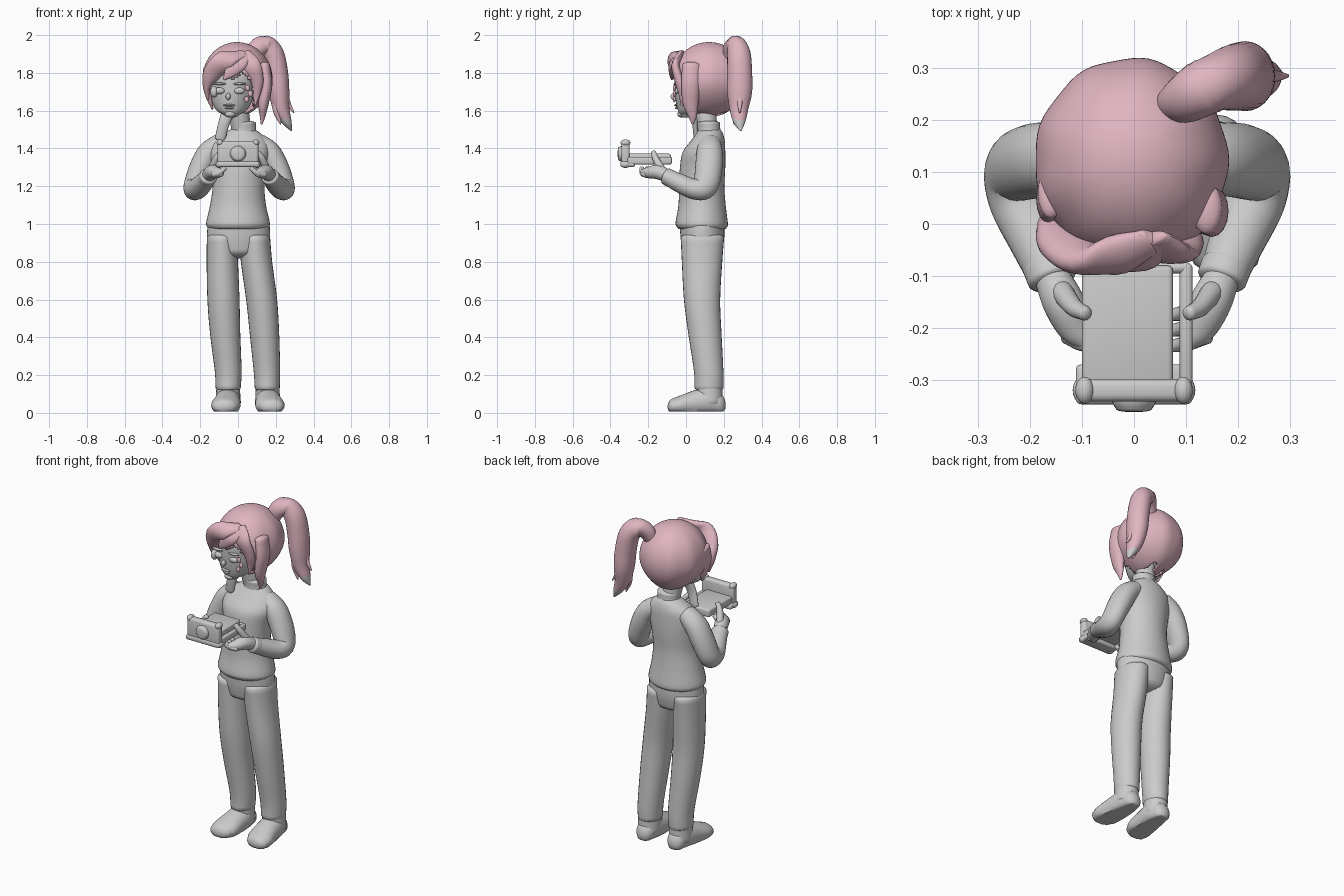
import bpy, bmesh, math
from mathutils import Vector


def material(name, rgb):
    m = bpy.data.materials.new(name)
    m.diffuse_color = (*rgb, 1)
    return m


GREY = material("plain grey", (0.6, 0.6, 0.6))
PINK = material("pink hair", (0.74, 0.46, 0.53))


def finish(name, bm, mats, angle=50):
    bmesh.ops.recalc_face_normals(bm, faces=bm.faces)
    me = bpy.data.meshes.new(name)
    bm.to_mesh(me)
    bm.free()
    for m in mats:
        me.materials.append(m)
    ob = bpy.data.objects.new(name, me)
    bpy.context.collection.objects.link(ob)
    bpy.context.view_layer.objects.active = ob
    ob.select_set(True)
    bpy.ops.object.shade_smooth_by_angle(angle=math.radians(angle))
    ob.select_set(False)
    return ob


def spline(pts, steps):
    """Smooth curve through tuples of any length."""
    P = [Vector(p) for p in pts]
    P = [2 * P[0] - P[1]] + P + [2 * P[-1] - P[-2]]
    out = []
    for i in range(1, len(P) - 2):
        a, b, c, d = P[i - 1:i + 3]
        for s in range(steps):
            t = s / steps
            out.append(0.5 * (2 * b + (c - a) * t + (2 * a - 5 * b + 4 * c - d) * t * t
                              + (3 * b - a - 3 * c + d) * t ** 3))
    return out + [P[-2]]


def loft(name, pts, mats=(GREY,), frame=None, n=28, steps=5, cap=0.6, tip_z=None, floor=None):
    """Skin of elliptical rings (x, y, z, radius u, radius v) with rounded ends."""
    R = spline(pts, steps)
    C = [Vector(r[:3]) for r in R]
    rings = []
    for i, r in enumerate(R):
        t = (C[min(i + 1, len(C) - 1)] - C[max(i - 1, 0)]).normalized()
        u = Vector((1, 0, 0))
        v = {"z": Vector((0, 1, 0)), "y": Vector((0, 0, 1))}.get(frame)
        if v is None:
            u = (u - t * t.x).normalized()
            v = t.cross(u)
        ring = (C[i], u, v, max(r[3], 0.003), max(r[4], 0.003), t)
        ends = [(0, -1)] if i == 0 else [(0, 1)] if i == len(R) - 1 else []
        extra = []
        for _, s in ends:
            for k in (0.4, 0.8, 1.15, 1.45):
                h = min(ring[3], ring[4]) * cap * math.sin(k) * s
                extra.append((C[i] + t * h, u, v, ring[3] * math.cos(k), ring[4] * math.cos(k), t))
        rings += extra[::-1] + [ring] if i == 0 else [ring] + extra
    bm = bmesh.new()
    rows = []
    for c, u, v, a, b, _ in rings:
        row = []
        for k in range(n):
            w = 2 * math.pi * k / n
            p = c + u * a * math.cos(w) + v * b * math.sin(w)
            if floor is not None:
                p.z = max(p.z, floor)
            row.append(bm.verts.new(p))
        rows.append(row)
    for p, q in zip(rows, rows[1:]):
        for k in range(n):
            bm.faces.new((p[k], p[(k + 1) % n], q[(k + 1) % n], q[k]))
    bm.faces.new(rows[0])
    bm.faces.new(rows[-1])
    if tip_z is not None:
        for f in bm.faces:
            f.material_index = int(f.calc_center_median().z < tip_z)
    return finish(name, bm, mats)


def box(name, lo, hi, bevel=0.01):
    bm = bmesh.new()
    bmesh.ops.create_cube(bm, size=1)
    for v in bm.verts:
        v.co = [(l + h) / 2 + c * (h - l) for l, h, c in zip(lo, hi, v.co)]
    bmesh.ops.bevel(bm, geom=bm.edges[:], offset=bevel, segments=3, affect='EDGES', profile=0.5)
    return finish(name, bm, [GREY])


def ball(name, c, r, mat=GREY):
    bm = bmesh.new()
    bmesh.ops.create_uvsphere(bm, u_segments=20, v_segments=12, radius=1)
    for v in bm.verts:
        v.co = [a + b * k for a, b, k in zip(c, r, v.co)]
    return finish(name, bm, [mat])


# Sweater with hem and collar
loft("sweater", [(0, .085, .985, .165, .135), (0, .083, 1.01, .168, .138), (0, .085, 1.1, .148, .125),
                 (.003, .083, 1.2, .137, .12), (.005, .088, 1.3, .145, .12), (.008, .095, 1.38, .16, .113),
                 (.012, .115, 1.44, .145, .09), (.02, .125, 1.48, .1, .07), (.025, .125, 1.5, .065, .058)],
     frame="z", n=40, cap=.2)
loft("collar", [(.03, .125, 1.46, .075, .065), (.03, .122, 1.5, .066, .06), (.03, .12, 1.535, .066, .06)],
     frame="z", cap=.2)
loft("neck", [(.02, .12, 1.48, .052, .05), (.0, .1, 1.62, .055, .055)], frame="z")

# Trousers and shoes
loft("hips", [(.003, .087, .86, .14, .105), (.003, .087, .92, .165, .115), (.003, .085, .99, .165, .118)],
     frame="z", n=40, cap=.4)
loft("left_leg", [(-.085, .087, .93, .08, .115), (-.083, .085, .8, .083, .107), (-.077, .085, .6, .085, .096),
                  (-.068, .1, .42, .08, .088), (-.052, .12, .22, .071, .078), (-.052, .122, .13, .066, .076)],
     frame="z", cap=.3)
loft("right_leg", [(.088, .087, .93, .082, .115), (.098, .085, .8, .083, .107), (.125, .085, .6, .082, .096),
                   (.14, .1, .42, .078, .088), (.153, .12, .22, .07, .078), (.155, .122, .13, .066, .076)],
     frame="z", cap=.3)
for name, x, s in (("left_shoe", -.052, -1), ("right_shoe", .157, 1)):
    loft(name, [(x, .17, .05, .052, .06), (x, .12, .06, .066, .075), (x + s * .006, .04, .05, .072, .068),
                (x + s * .013, -.03, .04, .077, .052), (x + s * .018, -.065, .036, .066, .042)],
         frame="y", cap=.8, floor=.008)
    loft(name + "_ankle", [(x, .125, .05, .066, .07), (x, .122, .15, .062, .07)], frame="z", cap=.2)

# Arms, cuffs and hands, mirrored left to right
for side, s in (("left", -1), ("right", 1)):
    o = .006
    loft(side + "_arm", [(s * .1 + o, .125, 1.425, .055, .06), (s * .16 + o, .125, 1.375, .062, .07),
                         (s * .205 + o, .12, 1.29, .062, .072), (s * .238 + o, .102, 1.2, .056, .066),
                         (s * .225 + o, .045, 1.185, .06, .055), (s * .193 + o, -.03, 1.215, .054, .05),
                         (s * .165 + o, -.1, 1.25, .045, .043)], cap=.5)
    loft(side + "_cuff", [(s * .172 + o, -.08, 1.24, .049, .046), (s * .163 + o, -.105, 1.252, .048, .045)],
         cap=.3)
    loft(side + "_hand", [(s * .165 + o, -.1, 1.255, .034, .034), (s * .142 + o, -.15, 1.275, .04, .038),
                          (s * .118 + o, -.2, 1.272, .034, .03), (s * .095 + o, -.23, 1.27, .018, .02)])
    loft(side + "_thumb", [(s * .145 + o, -.13, 1.29, .022, .022), (s * .122 + o, -.16, 1.345, .018, .018),
                           (s * .1 + o, -.172, 1.378, .014, .014)], n=14)
    for i in range(3):
        y = -.155 - .03 * i
        loft(f"{side}_finger_{i + 1}", [(s * .135 + o, y, 1.262, .016, .016), (s * .1, y - .015, 1.27, .015, .015),
                                        (s * .07, y - .02, 1.295, .012, .012)], n=12)

# Camera: flat bed, side rail, upright front plate and lens
box("camera_bed", (-.1, -.31, 1.325), (.075, -.08, 1.372))
box("camera_rail", (.088, -.31, 1.315), (.113, -.075, 1.355))
box("camera_rail_end", (.04, -.095, 1.325), (.11, -.073, 1.355))
box("camera_base", (-.112, -.347, 1.302), (.112, -.27, 1.332))
box("camera_front", (-.108, -.342, 1.305), (.108, -.298, 1.437), .014)
for i, (x, z) in enumerate(((-.095, 1.43), (.095, 1.43), (-.1, 1.315), (.1, 1.315))):
    ball(f"camera_corner_{i + 1}", (x, -.32, z), (.018, .026, .018))
loft("lens", [(0, -.325, 1.372, .046, .046), (0, -.345, 1.372, .041, .041), (0, -.357, 1.372, .034, .034)],
     frame="y", cap=.15)

# Head and face
loft("head", [(-.035, .01, 1.575, .035, .04), (-.035, .035, 1.6, .078, .078), (-.033, .058, 1.65, .108, .112),
              (-.028, .072, 1.72, .125, .132), (-.02, .09, 1.8, .14, .145), (-.01, .11, 1.88, .11, .12)],
     frame="z", n=36, cap=.5)
ball("nose", (-.052, -.066, 1.675), (.013, .016, .018))
ball("upper_lip", (-.047, -.05, 1.629), (.032, .013, .006))
ball("lower_lip", (-.046, -.045, 1.615), (.024, .013, .007))
ball("chin", (-.042, -.026, 1.582), (.028, .02, .018))
for i, x in enumerate((-.1, .005)):
    y = -.047 if x < 0 else -.05
    ball(f"eye_{i + 1}", (x, y, 1.705), (.03, .016, .018))
    ball(f"brow_{i + 1}", (x, y - .004, 1.742), (.038, .012, .007))
ball("temple_piece", (-.127, -.045, 1.7), (.02, .022, .03))

# Hair shell, open around the face, with fringe
bm = bmesh.new()
bmesh.ops.create_uvsphere(bm, u_segments=72, v_segments=60, radius=1)
for v in bm.verts:
    d = v.co.copy()
    w = math.atan2(d.x, -d.y)
    ripple = 1 + .012 * math.sin(w * 9) * (1 - d.z * d.z)
    narrow = 1 - .22 * max(0, -d.z) ** 2
    v.co = (-.005 + d.x * .186 * ripple * narrow, .122 + d.y * .197 * ripple, 1.765 + d.z * .198)


def open_face(f):
    c = f.calc_center_median()
    fringe = 1.785 + .018 * math.sin(c.x * 60) - .9 * max(0, -c.x - .11) - .5 * max(0, c.x - .06)
    front = c.y < .055 and -.168 < c.x < .088 and c.z < fringe
    return front or c.z < 1.575 + .02 * math.sin(c.x * 70)


bmesh.ops.delete(bm, geom=[f for f in bm.faces if open_face(f)], context='FACES')
hair = finish("hair", bm, [PINK])
mod = hair.modifiers.new("thickness", 'SOLIDIFY')
mod.thickness = .018

LOCKS = {
    "fringe_left": [(.03, -.035, 1.9, .03, .015), (-.07, -.068, 1.865, .055, .03), (-.135, -.04, 1.8, .05, .03),
                    (-.165, -.005, 1.73, .022, .03), (-.16, .01, 1.66, .006, .012)],
    "fringe_middle": [(.04, -.03, 1.9, .04, .015), (-.005, -.068, 1.85, .05, .02), (-.045, -.077, 1.8, .03, .013),
                      (-.075, -.075, 1.765, .005, .005)],
    "fringe_right": [(.03, -.03, 1.9, .04, .015), (.07, -.055, 1.84, .05, .022), (.1, -.035, 1.76, .035, .025),
                     (.1, -.02, 1.69, .02, .02), (.09, -.02, 1.63, .005, .008)],
    "side_lock_right": [(.14, .03, 1.84, .03, .05), (.15, .025, 1.74, .032, .05), (.135, .025, 1.64, .028, .042),
                        (.13, .035, 1.57, .015, .022), (.125, .035, 1.53, .005, .006)],
    "side_lock_left": [(-.16, .06, 1.82, .025, .05), (-.165, .045, 1.74, .022, .045), (-.15, .04, 1.66, .014, .03),
                       (-.135, .04, 1.61, .005, .008)],
    "ponytail_wisp": [(.235, .29, 1.72, .025, .03), (.265, .285, 1.64, .014, .014), (.295, .285, 1.59, .004, .004)],
    "ponytail_wisp_inner": [(.2, .27, 1.7, .025, .03), (.205, .26, 1.6, .02, .02), (.225, .255, 1.53, .004, .004)],
}
for name, pts in LOCKS.items():
    loft(name, pts, (PINK,), n=16)
for i, (x, z) in enumerate(((.05, 1.72), (.065, 1.69), (.045, 1.66))):
    ball(f"stray_hair_{i + 1}", (x, -.062, z), (.013, .008, .016), PINK)

# Ponytail with grey tip
loft("ponytail", [(.075, .225, 1.87, .04, .03), (.1, .24, 1.925, .05, .045), (.14, .265, 1.947, .056, .05),
                  (.185, .28, 1.9, .058, .062), (.207, .284, 1.8, .058, .066), (.217, .284, 1.7, .055, .066),
                  (.23, .28, 1.61, .043, .05), (.26, .283, 1.54, .025, .032), (.283, .29, 1.495, .004, .005)],
     (PINK, GREY), tip_z=1.555)

# Neck strap hanging at the left of the neck
loft("neck_strap", [(-.05, .06, 1.6, .035, .022), (-.075, .05, 1.53, .03, .016), (-.095, .055, 1.45, .028, .014)],
     n=14)
